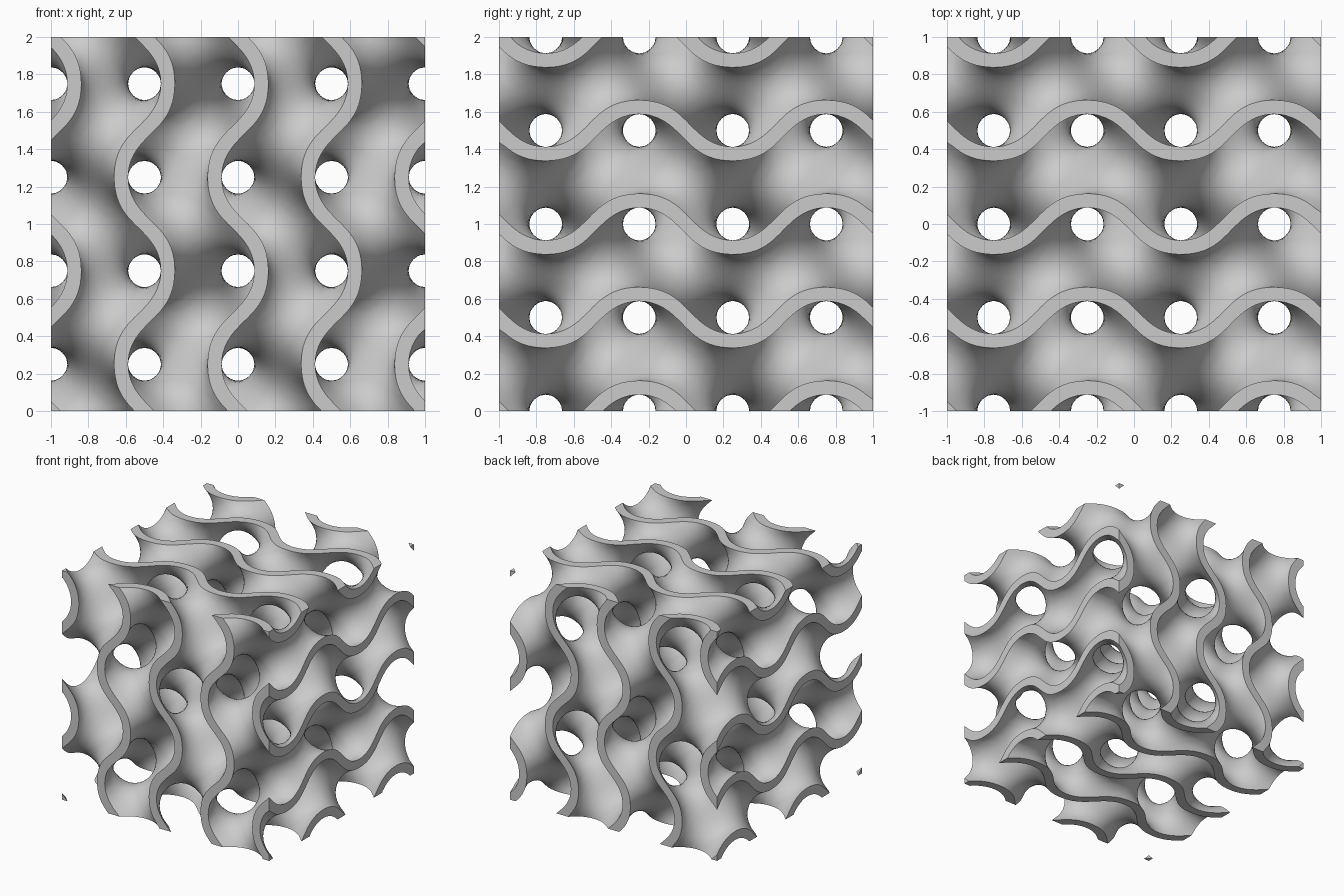
import bpy
import math
from mathutils import Vector

# Remove the default cube
if "Cube" in bpy.data.objects:
    bpy.data.objects.remove(bpy.data.objects["Cube"], do_unlink=True)

CELLS = 64          # sampling cells along each side of the block
STEP = 2 / CELLS
LEVEL = 0.33        # half width of the wall, as a field value
TAU = math.tau
COUNT = CELLS + 2   # the outermost samples lie half a step outside


def field(p):
    x, y, z = (TAU * c for c in p)
    return (math.sin(x) * math.cos(y) + math.sin(y) * math.cos(z)
            + math.sin(z) * math.cos(x))


def gradient(p):
    sx, sy, sz = (math.sin(TAU * c) for c in p)
    cx, cy, cz = (math.cos(TAU * c) for c in p)
    return TAU * Vector((cx * cy - sz * sx, cy * cz - sx * sy, cz * cx - sy * sz))


def node_point(n):
    return Vector([-1 + (c - 0.5) * STEP for c in n])


# Sample the wall: keep the nodes between the two level surfaces
axis_values = [TAU * (-1 + (i - 0.5) * STEP) for i in range(COUNT)]
S = [math.sin(v) for v in axis_values]
C = [math.cos(v) for v in axis_values]
inner = range(1, COUNT - 1)
values = {(i, j, k): S[i] * C[j] + S[j] * C[k] + S[k] * C[i]
          for i in inner for j in inner for k in inner}
inside = {n for n, v in values.items() if abs(v) < LEVEL}

# Every grid edge leaving the wall gives one quad joining its four cells
crossings = {}
quads = []
for node in inside:
    for a in range(3):
        b, c = (a + 1) % 3, (a + 2) % 3
        for side in (1, -1):
            other = list(node)
            other[a] += side
            other = tuple(other)
            if other in inside:
                continue
            on_surface = other in values
            blend = 0.5
            if on_surface:
                v0, v1 = values[node], values[other]
                blend = (math.copysign(LEVEL, v1) - v0) / (v1 - v0)
            point = node_point(node).lerp(node_point(other), blend)
            ring = []
            for db, dc in ((1, 1), (0, 1), (0, 0), (1, 0)):
                cell = list(min(node, other))
                cell[b] -= db
                cell[c] -= dc
                cell = tuple(cell)
                crossings.setdefault(cell, []).append((on_surface, point))
                ring.append(cell)
            quads.append(ring if side > 0 else ring[::-1])


# One vertex per cell, pulled onto the level surface and flush with the block sides
def place_vertex(cell, hits):
    surface_hits = [p for on, p in hits if on]
    points = surface_hits or [p for on, p in hits]
    p = sum(points, Vector()) / len(points)
    free = Vector((1, 1, 1))
    for a in range(3):
        if cell[a] in (0, CELLS):
            p[a] = -1 if cell[a] == 0 else 1
            free[a] = 0
    if surface_hits and free.length > 0:
        target = math.copysign(LEVEL, field(p))
        for _ in range(4):
            g = gradient(p) * free
            if not isinstance(g, Vector):
                g = Vector([u * w for u, w in zip(gradient(p), free)])
            p += g * ((target - field(p)) / max(g.length_squared, 1))
    return p + Vector((0, 0, 1))


index = {cell: i for i, cell in enumerate(crossings)}
verts = [place_vertex(cell, hits) for cell, hits in crossings.items()]
faces = [[index[cell] for cell in ring] for ring in quads]

# Lattice block
mesh = bpy.data.meshes.new("wavy_lattice_block")
mesh.from_pydata(verts, [], faces)
mesh.update()
block = bpy.data.objects.new("wavy_lattice_block", mesh)
bpy.context.collection.objects.link(block)

# Single grey colour
grey = bpy.data.materials.new("plain_grey")
grey.use_nodes = True
colour = (0.6, 0.6, 0.6, 1)
grey.diffuse_color = colour
grey.node_tree.nodes["Principled BSDF"].inputs["Base Color"].default_value = colour
mesh.materials.append(grey)

# Smooth walls with crisp cut rims
bpy.ops.object.select_all(action="DESELECT")
block.select_set(True)
bpy.context.view_layer.objects.active = block
bpy.ops.object.shade_smooth_by_angle(angle=math.radians(40))
